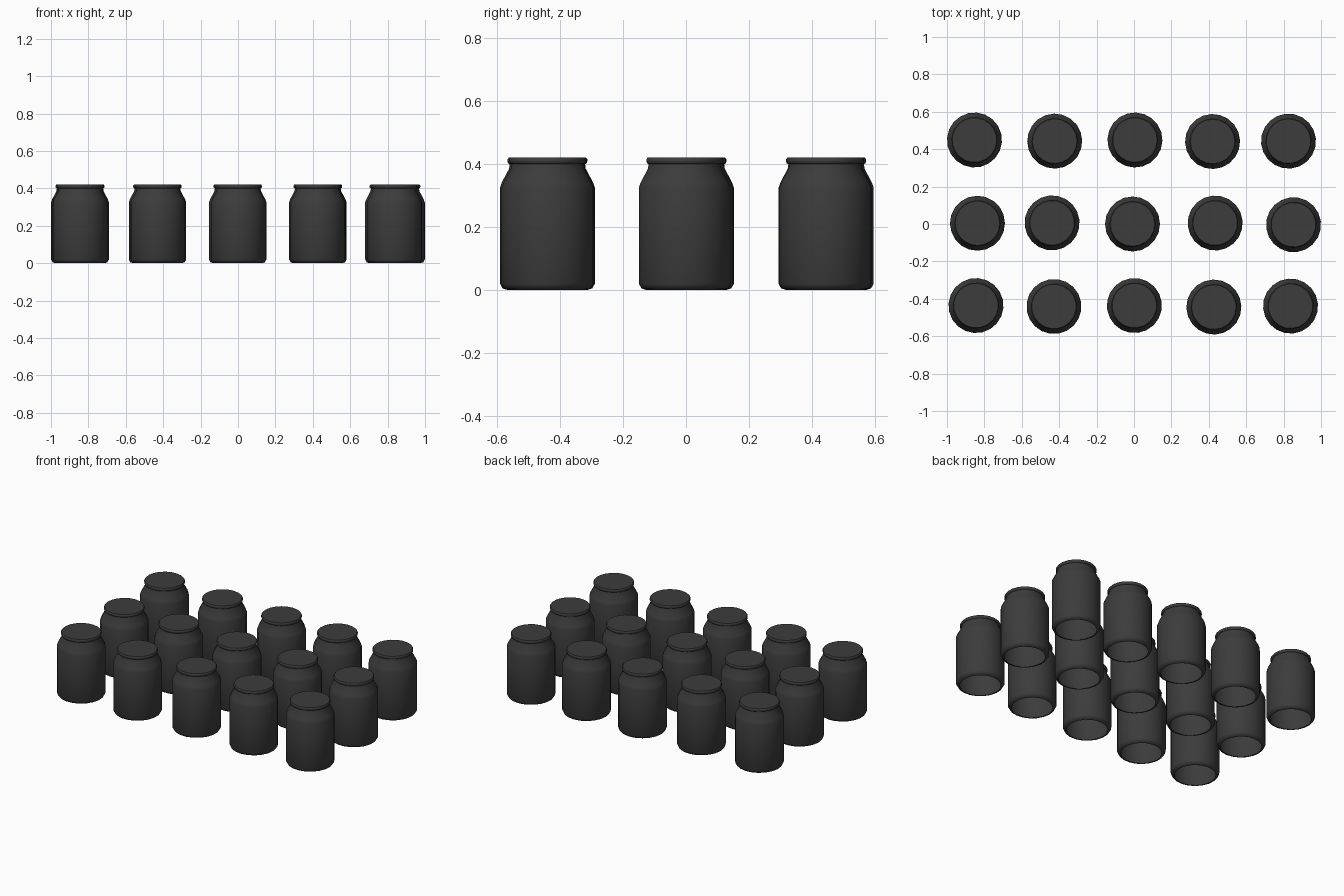
import bpy, bmesh, math, random
from mathutils import Matrix

random.seed(4)
cube = bpy.data.objects.get("Cube")
if cube:
    bpy.data.objects.remove(cube, do_unlink=True)

charcoal = bpy.data.materials.new("charcoal")
charcoal.use_nodes = True
color = (0.045, 0.045, 0.045, 1)
charcoal.diffuse_color = color
charcoal.node_tree.nodes["Principled BSDF"].inputs["Base Color"].default_value = color

SIDES = 20
# Radius and height, from the open base up to the lid
PROFILE = [(0.123, 0), (0.139, 0.005), (0.147, 0.02), (0.147, 0.325), (0.141, 0.342),
           (0.118, 0.385), (0.116, 0.4), (0.121, 0.402), (0.123, 0.408),
           (0.123, 0.415), (0.119, 0.42)]


def jar_mesh():
    """Lathe the profile into a hollow shell closed by a flat lid."""
    bm = bmesh.new()
    rings = []
    for r, z in PROFILE:
        ring = bmesh.ops.create_circle(bm, segments=SIDES, radius=r,
                                       matrix=Matrix.Translation((0, 0, z)))
        rings.append(ring["verts"])
    for low, high in zip(rings, rings[1:]):
        for i in range(SIDES):
            j = (i + 1) % SIDES
            bm.faces.new((low[i], low[j], high[j], high[i]))
    bm.faces.new(rings[-1])
    bmesh.ops.recalc_face_normals(bm, faces=bm.faces)
    mesh = bpy.data.meshes.new("jar")
    bm.to_mesh(mesh)
    bm.free()
    mesh.materials.append(charcoal)
    return mesh


# Slightly uneven rows of jars, each row as x, y pairs
ROWS = {
    "back": [(-.853, .449), (-.424, .443), (.005, .449), (.42, .441), (.826, .443)],
    "middle": [(-.837, .004), (-.438, .006), (-.008, 0), (.434, .005), (.853, -.004)],
    "front": [(-.845, -.436), (-.428, -.441), (.002, -.436), (.427, -.444), (.837, -.439)],
}
mesh = jar_mesh()
bpy.ops.object.select_all(action='DESELECT')
for row, spots in ROWS.items():
    for n, (x, y) in enumerate(spots, 1):
        jar = bpy.data.objects.new(f"{row}_jar_{n}", mesh)
        jar.location = (x, y, 0)
        jar.rotation_euler.z = random.uniform(0, math.tau)
        bpy.context.collection.objects.link(jar)

# Shared mesh, so shading one jar smooths them all
jar.select_set(True)
bpy.context.view_layer.objects.active = jar
for poly in mesh.polygons:
    poly.use_smooth = True
mesh.set_sharp_from_angle(angle=math.radians(50))
